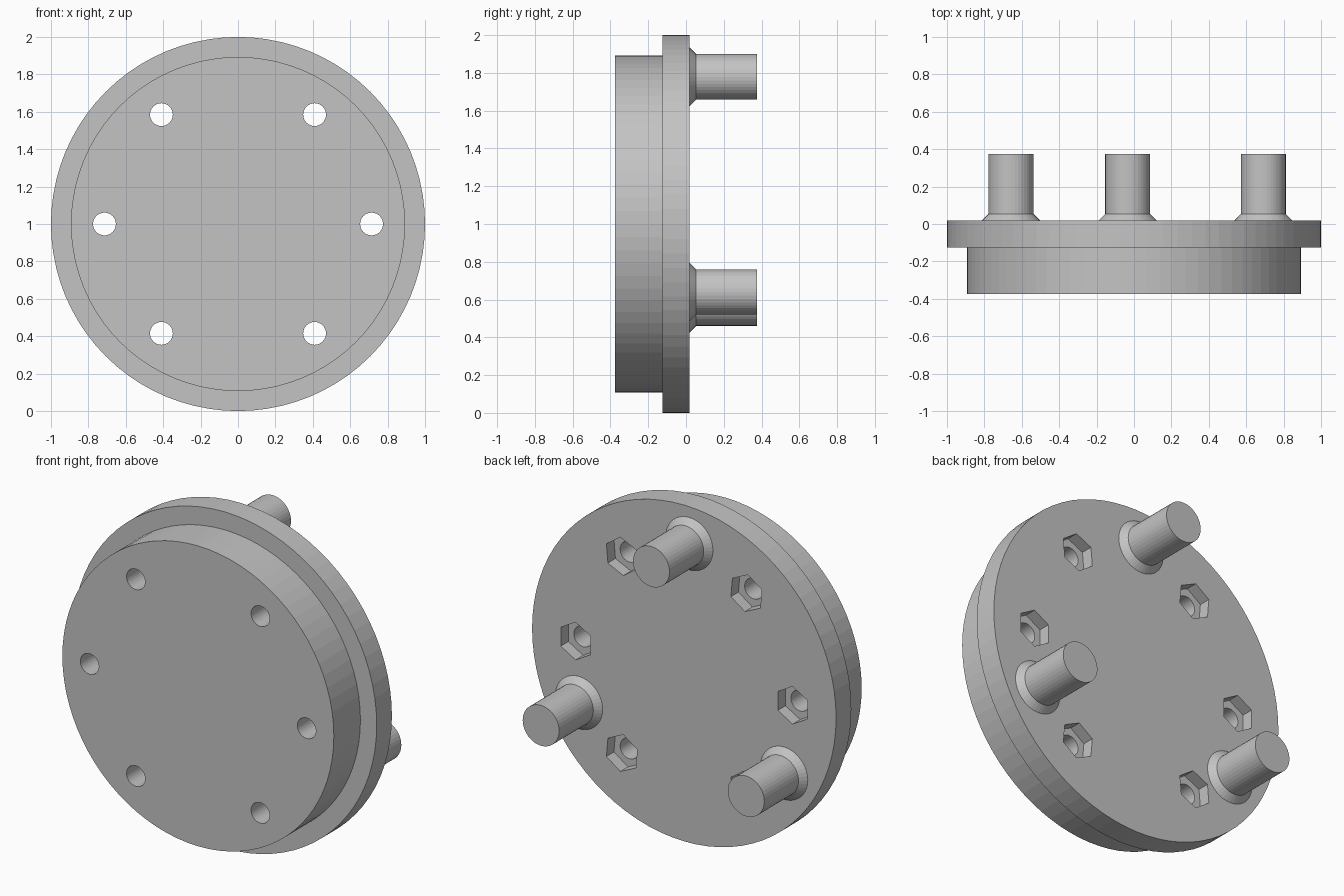
import bpy
import bmesh
from math import sin, cos, pi, radians

cube = bpy.data.objects.get("Cube")
if cube:
    bpy.data.objects.remove(cube, do_unlink=True)

grey = bpy.data.materials.new("plain_grey")
grey.use_nodes = True
colour = (0.55, 0.55, 0.55, 1)
grey.diffuse_color = colour
grey.node_tree.nodes["Principled BSDF"].inputs["Base Color"].default_value = colour


def lathe(bm, profile, centre, sides, turn=0.0):
    """Closed solid turned round an axis along y; profile is (radius, y)."""
    cx, cz = centre
    rings = []
    for r, y in profile:
        angles = [turn + 2 * pi * i / sides for i in range(sides)]
        rings.append([bm.verts.new((cx + r * cos(a), y, cz + r * sin(a))) for a in angles])
    for a, b in zip(rings, rings[1:]):
        for i in range(sides):
            j = (i + 1) % sides
            bm.faces.new((a[i], a[j], b[j], b[i]))
    bm.faces.new(rings[0])
    bm.faces.new(rings[-1])


def make_object(name, bm):
    bmesh.ops.recalc_face_normals(bm, faces=bm.faces)
    mesh = bpy.data.meshes.new(name)
    bm.to_mesh(mesh)
    bm.free()
    mesh.materials.append(grey)
    obj = bpy.data.objects.new(name, mesh)
    bpy.context.collection.objects.link(obj)
    return obj


def around(radius, degrees):
    a = radians(degrees)
    return radius * cos(a), 1 + radius * sin(a)


FRONT, STEP, BACK, TIP = -0.375, -0.125, 0.018, 0.375

# Stepped plate: narrower front disc and wide rear flange
bm = bmesh.new()
lathe(bm, [(0.893, FRONT), (0.893, STEP), (1, STEP), (1, BACK)], (0, 1), 80)
plate = make_object("flanged_plate", bm)

# Six bolt holes, each with a hexagonal nut pocket in the back
holes, pockets = bmesh.new(), bmesh.new()
for angle in (0, 55, 125, 180, 235, 305):
    centre = around(0.714, angle)
    lathe(holes, [(0.061, FRONT - 0.1), (0.061, BACK + 0.1)], centre, 32)
    lathe(pockets, [(0.112, BACK - 0.071), (0.112, BACK + 0.1)], centre, 6,
          radians(angle + 30))
for name, cutter_bm in (("bolt_hole_cutter", holes), ("nut_pocket_cutter", pockets)):
    cutter = make_object(name, cutter_bm)
    cutter.hide_render = True
    cutter.hide_set(True)
    cutter.display_type = 'WIRE'
    cut = plate.modifiers.new(name, 'BOOLEAN')
    cut.operation = 'DIFFERENCE'
    cut.solver = 'EXACT'
    cut.object = cutter

# Bake the cuts into the plate and drop the cutters
graph = bpy.context.evaluated_depsgraph_get()
plate.data = bpy.data.meshes.new_from_object(plate.evaluated_get(graph))
for cut in list(plate.modifiers):
    cutter = cut.object
    plate.modifiers.remove(cut)
    bpy.data.objects.remove(cutter, do_unlink=True)

# Three rear pegs with a chamfered foot
for number, angle in enumerate((92.5, 212.5, 332.5), 1):
    bm = bmesh.new()
    lathe(bm, [(0.156, BACK), (0.12, BACK + 0.036), (0.12, TIP)], around(0.78, angle), 40)
    make_object(f"rear_peg_{number}", bm)
